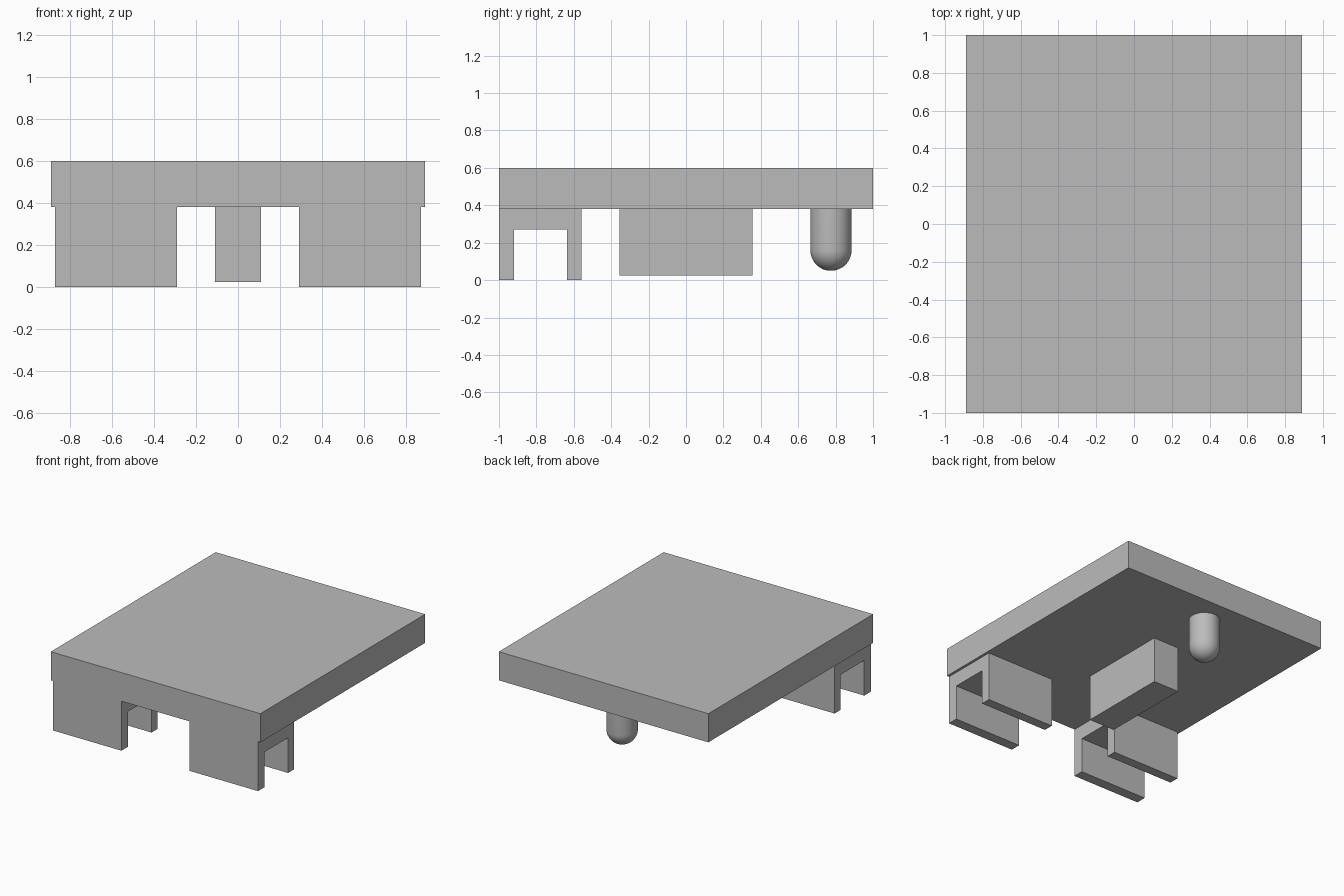
import bpy, bmesh, math
from mathutils import Matrix

if "Cube" in bpy.data.objects:
    bpy.data.objects.remove(bpy.data.objects["Cube"], do_unlink=True)

grey = bpy.data.materials.new("plain_grey")
grey.use_nodes = True
colour = (0.5, 0.5, 0.5, 1)
grey.diffuse_color = colour
grey.node_tree.nodes["Principled BSDF"].inputs["Base Color"].default_value = colour

UNDERSIDE = 0.38


def finish(name, bm):
    bmesh.ops.recalc_face_normals(bm, faces=bm.faces)
    mesh = bpy.data.meshes.new(name)
    bm.to_mesh(mesh)
    bm.free()
    mesh.materials.append(grey)
    obj = bpy.data.objects.new(name, mesh)
    bpy.context.collection.objects.link(obj)
    return obj


def extrude_profile(name, points, x0, x1):
    """Extrude a (y, z) outline along x."""
    bm = bmesh.new()
    face = bm.faces.new([bm.verts.new((x0, y, z)) for y, z in points])
    ext = bmesh.ops.extrude_face_region(bm, geom=[face])
    verts = [g for g in ext["geom"] if isinstance(g, bmesh.types.BMVert)]
    bmesh.ops.translate(bm, vec=(x1 - x0, 0, 0), verts=verts)
    return finish(name, bm)


def rectangle(y0, y1, z0, z1):
    return [(y0, z0), (y1, z0), (y1, z1), (y0, z1)]


# Flat slab and the central block beneath it
extrude_profile("top_slab", rectangle(-1, 1, UNDERSIDE, 0.6), -0.89, 0.89)
extrude_profile("centre_block", rectangle(-0.355, 0.355, 0.025, UNDERSIDE), -0.11, 0.11)

# Pair of downward-opening channel feet along the front edge
channel = [(-1, 0), (-0.92, 0), (-0.92, 0.27), (-0.635, 0.27),
           (-0.635, 0), (-0.56, 0), (-0.56, UNDERSIDE), (-1, UNDERSIDE)]
for side, x0, x1 in (("left", 0.29, 0.87), ("right", -0.87, -0.29)):
    extrude_profile(side + "_channel_foot", channel, x0, x1)

# Round-ended peg at the back, turned from a profile
radius, dome_z = 0.11, 0.16
bm = bmesh.new()
profile = [(radius * math.sin(a), dome_z - radius * math.cos(a))
           for a in (math.pi / 2 * i / 12 for i in range(13))]
profile += [(radius, UNDERSIDE), (0, UNDERSIDE)]
verts = [bm.verts.new((r, 0, z)) for r, z in profile]
edges = [bm.edges.new(pair) for pair in zip(verts, verts[1:])]
bmesh.ops.spin(bm, geom=verts + edges, cent=(0, 0, 0), axis=(0, 0, 1),
               angle=math.tau, steps=48)
bmesh.ops.remove_doubles(bm, verts=bm.verts, dist=0.0001)
bmesh.ops.transform(bm, matrix=Matrix.Translation((0, 0.775, 0)), verts=bm.verts)
peg = finish("round_peg", bm)
bpy.ops.object.select_all(action="DESELECT")
peg.select_set(True)
bpy.context.view_layer.objects.active = peg
bpy.ops.object.shade_smooth_by_angle(angle=math.radians(40))
